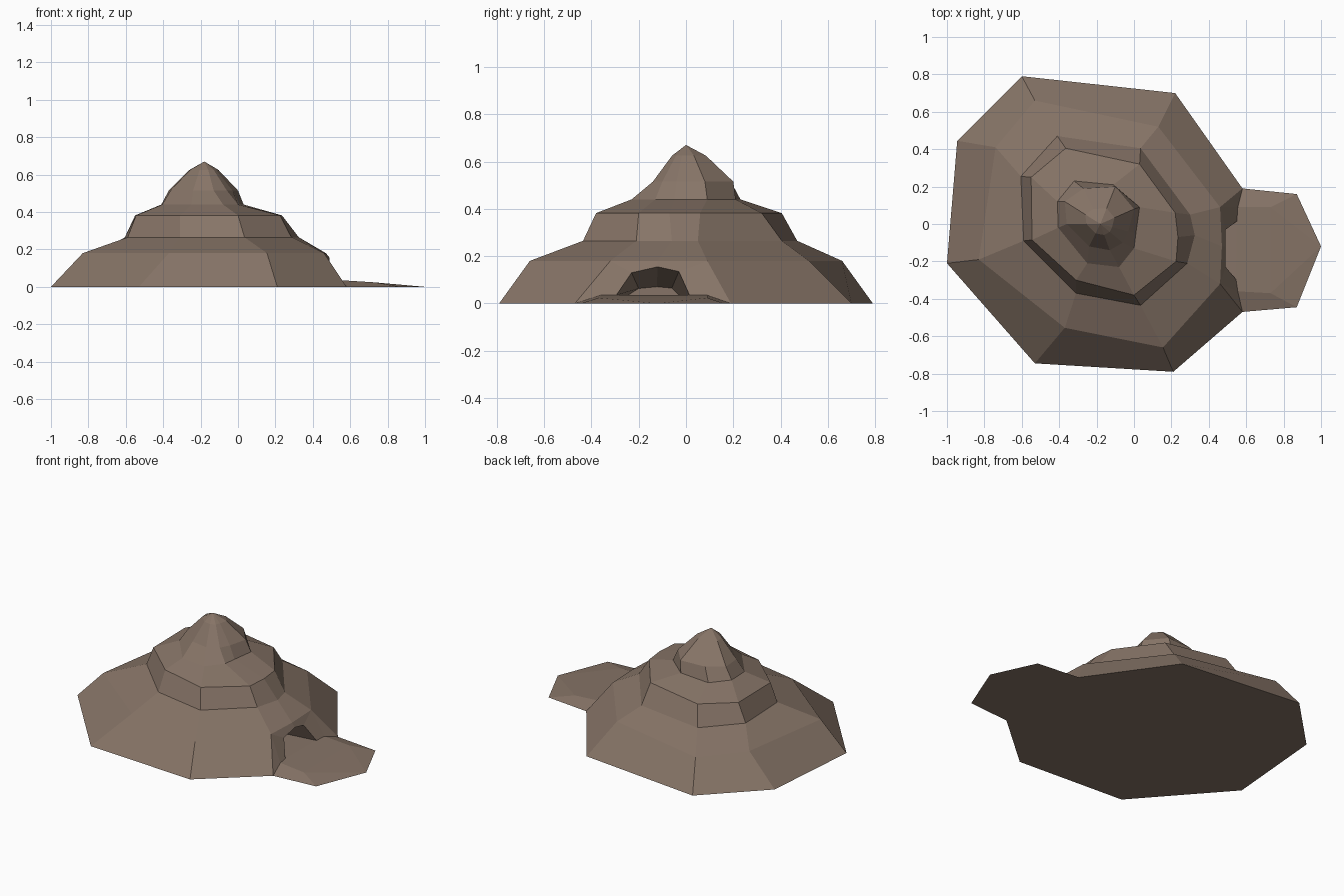
import bpy, bmesh

if "Cube" in bpy.data.objects:
    bpy.data.objects.remove(bpy.data.objects["Cube"])

bm = bmesh.new()


def v(x, y, z):
    return bm.verts.new((x, y, z))


def face(*vs):
    return bm.faces.new(vs)


def ring(z, pts):
    return [v(x, y, z) for x, y in pts]


# Terraced rings, anticlockwise: cave south, cave middle, cave north, then round
foot = ring(0, [(.58, -.47), (.58, .19), (.22, .70), (-.60, .79), (-.945, .445),
                (-1, -.21), (-.53, -.745), (.21, -.79)])
rings = [
    ring(.18, [(.46, -.32), (.47, -.12), (.46, .09), (.13, .52), (-.53, .66),
               (-.74, .41), (-.83, -.19), (-.37, -.555), (.155, -.66)]),
    ring(.265, [(.285, -.21), (.325, -.06), (.30, .05), (.035, .405), (-.41, .47),
                (-.605, .255), (-.59, -.09), (-.31, -.37), (.035, -.435)]),
    ring(.382, [(.225, -.20), (.235, -.07), (.22, .06), (.03, .32), (-.365, .405),
                (-.55, .25), (-.545, -.085), (-.31, -.30), (0, -.38)]),
    ring(.44, [(0, -.13), (.01, -.05), (.03, .09), (-.11, .21), (-.32, .23),
               (-.41, .12), (-.405, -.02), (-.25, -.21), (-.08, -.23)]),
    ring(.515, [(-.06, -.10), (-.03, -.04), (0, .08), (-.10, .20), (-.27, .19),
                (-.37, .12), (-.36, 0), (-.24, -.12), (-.13, -.14)]),
]
# Summit ring shrinks towards the peak
peak = v(-.18, 0, .67)
rings.append([v(-.18 + (p.co.x + .18) * .42, p.co.y * .42, .625) for p in rings[-1]])

for low, high in zip(rings, rings[1:]):
    for i in range(9):
        j = (i + 1) % 9
        face(low[i], low[j], high[j], high[i])
for i in range(9):
    face(rings[-1][i], rings[-1][(i + 1) % 9], peak)

# Lower slope, leaving the cave side open
first = rings[0]
skirt = [first[0]] + first[2:]
for i in range(1, 8):
    j = (i + 1) % 8
    face(foot[i], foot[j], skirt[j], skirt[i])

# Cave front with arched mouth
south, north = v(.555, -.36, .035), v(.555, .09, .035)
arch = [v(*p) for p in [(.545, -.295, .035), (.49, -.23, .13), (.49, -.12, .155),
                        (.49, -.03, .135), (.55, .015, .035)]]
face(south, arch[0], arch[1], first[0])
face(arch[1], arch[2], first[1], first[0])
face(arch[2], arch[3], first[2], first[1])
face(arch[3], arch[4], north, first[2])
face(foot[0], south, first[0])
face(north, foot[1], first[2])

# Hollow inside the mouth, its roof sloping down to the back
inner = [v(.24, -.13 + (p.co.y + .13) * .7, .035 + (p.co.z - .035) * .3) for p in arch]
for i in range(5):
    j = (i + 1) % 5
    face(arch[i], arch[j], inner[j], inner[i])
face(*inner)

# Sloping apron in front of the cave
lip = [v(.87, -.445, 0), v(1, -.12, 0), v(.87, .16, 0)]
mid_s, mid_n = v(.73, -.37, .024), v(.73, .09, .024)
face(south, mid_s, mid_n, north, arch[4], arch[0])
face(foot[0], lip[0], mid_s, south)
face(mid_n, lip[2], foot[1], north)
face(mid_s, lip[0], lip[1])
face(mid_s, lip[1], mid_n)
face(mid_n, lip[1], lip[2])

# Flat underside
face(*([foot[0]] + lip + foot[1:]))

bmesh.ops.recalc_face_normals(bm, faces=bm.faces[:])
mesh = bpy.data.meshes.new("cave_mound")
bm.to_mesh(mesh)
bm.free()
mound = bpy.data.objects.new("cave_mound", mesh)
bpy.context.collection.objects.link(mound)

rock = bpy.data.materials.new("brown_rock")
rock.diffuse_color = (.24, .175, .135, 1)
rock.use_nodes = True
rock.node_tree.nodes["Principled BSDF"].inputs["Base Color"].default_value = rock.diffuse_color
mesh.materials.append(rock)
